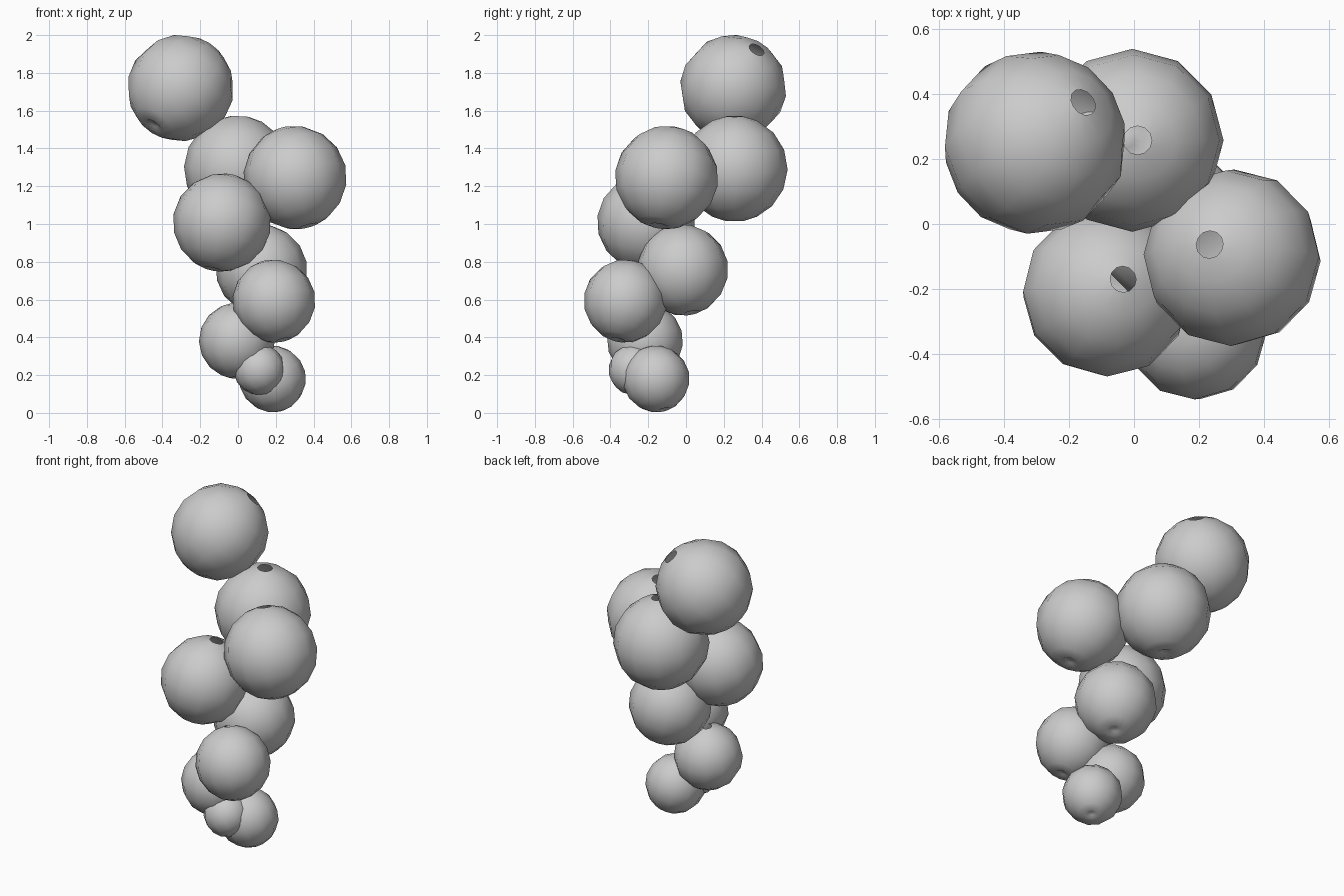
import bpy, bmesh, math
from mathutils import Vector

if "Cube" in bpy.data.objects:
    bpy.data.objects.remove(bpy.data.objects["Cube"])

SIDES = 12
# Polar angles of the rings from the open stem end to the blossom end
RINGS = [9, 25, 47, 69, 91, 113, 135, 155, 169]


def grape(name, centre, radius, axis):
    """Lathed grape: open stem hole on top, small dimple at the bottom."""
    bm = bmesh.new()
    profile = [(math.sin(math.radians(a)), math.cos(math.radians(a))) for a in RINGS]
    profile.append((0.08, -0.93))
    rings = []
    for r, z in profile:
        rings.append([bm.verts.new((r * math.cos(2 * math.pi * i / SIDES),
                                    r * math.sin(2 * math.pi * i / SIDES), z))
                      for i in range(SIDES)])
    for upper, lower in zip(rings, rings[1:]):
        for i in range(SIDES):
            j = (i + 1) % SIDES
            bm.faces.new((upper[i], lower[i], lower[j], upper[j]))
    bm.faces.new(list(reversed(rings[-1])))
    # Round the stem hole by keeping its rim short inside the skin
    for f in bm.faces:
        f.smooth = True
    bmesh.ops.scale(bm, vec=(radius,) * 3, verts=bm.verts)
    mesh = bpy.data.meshes.new(name)
    bm.to_mesh(mesh)
    bm.free()
    obj = bpy.data.objects.new(name, mesh)
    bpy.context.collection.objects.link(obj)
    obj.location = centre
    obj.rotation_mode = 'QUATERNION'
    obj.rotation_quaternion = Vector((0, 0, 1)).rotation_difference(Vector(axis).normalized())
    return obj


# Bunch from top to bottom: centre, radius, stem direction
bunch = [
    ((-0.304, 0.250, 1.720), 0.283, (0.146, 0.122, 0.20)),
    ((-0.005, 0.257, 1.293), 0.281, (0.016, 0.00, 0.28)),
    ((0.302, -0.103, 1.246), 0.274, (-0.07, 0.04, 0.26)),
    ((-0.085, -0.211, 1.008), 0.260, (0.05, 0.04, 0.24)),
    ((0.124, -0.018, 0.757), 0.242, (-0.05, -0.05, 0.23)),
    ((0.190, -0.322, 0.592), 0.220, (-0.05, 0.04, 0.20)),
    ((-0.006, -0.217, 0.382), 0.201, (0.0, 0.02, 0.20)),
    ((0.183, -0.158, 0.180), 0.177, (-0.04, -0.04, 0.16)),
    ((0.113, -0.275, 0.229), 0.136, (-0.06, -0.02, 0.11)),
]
for n, (centre, radius, axis) in enumerate(bunch, 1):
    grape(f"grape_{n}", centre, radius, axis)
